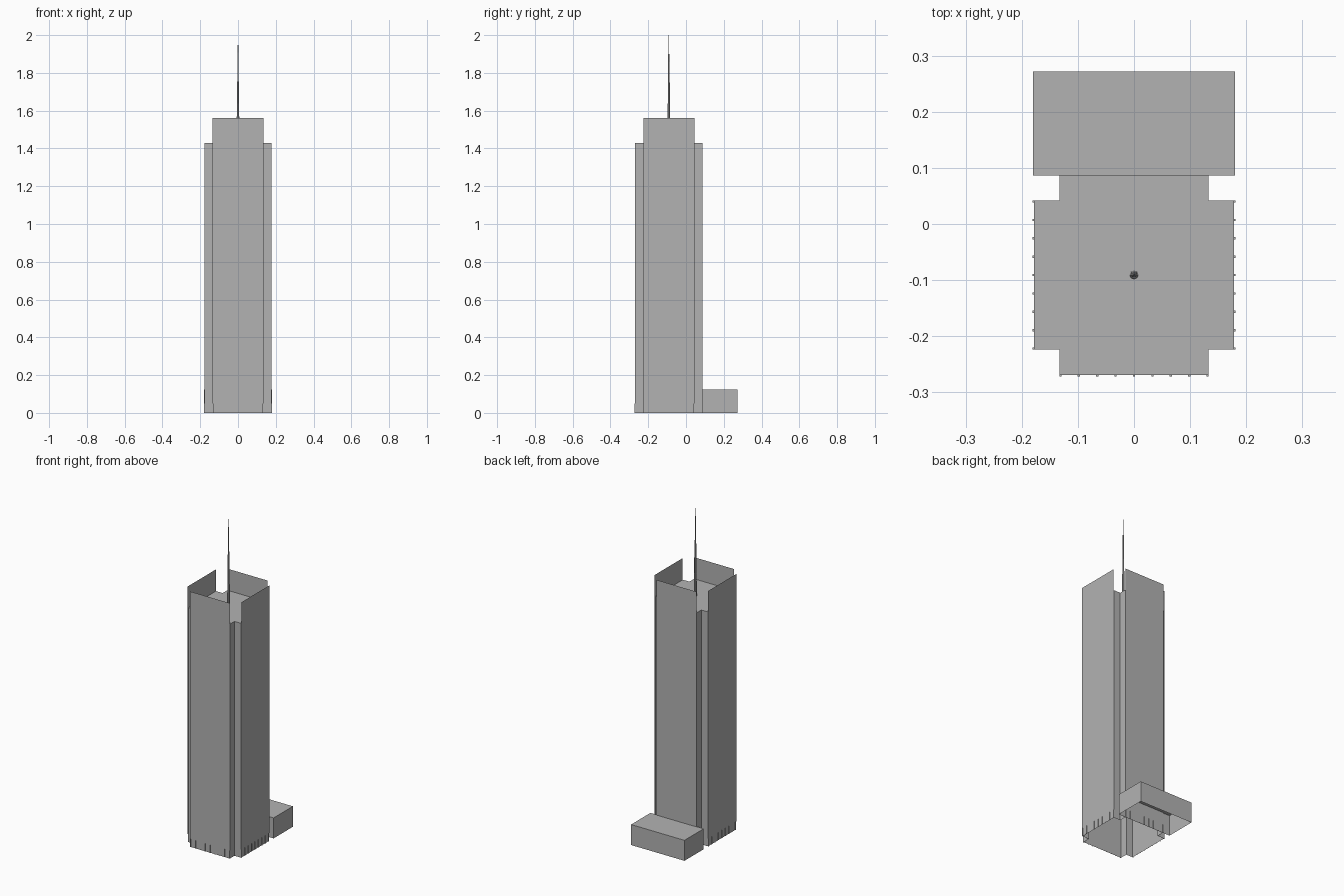
import bpy, bmesh, math
from mathutils import Matrix, Vector

if "Cube" in bpy.data.objects:
    bpy.data.objects.remove(bpy.data.objects["Cube"], do_unlink=True)

GREY = (0.45, 0.45, 0.45, 1)
mat = bpy.data.materials.new("facade grey")
mat.use_nodes = True
mat.diffuse_color = GREY
mat.node_tree.nodes["Principled BSDF"].inputs["Base Color"].default_value = GREY

CY = -0.091               # tower centre in y
HALF, ARM = 0.181, 0.135  # half depth of the plan and half width of each arm
ROOF, SCREEN, LOBBY = 1.43, 1.56, 0.05
BACK = 0.272


def finish(name, bm):
    mesh = bpy.data.meshes.new(name)
    bm.to_mesh(mesh)
    bm.free()
    mesh.materials.append(mat)
    obj = bpy.data.objects.new(name, mesh)
    bpy.context.collection.objects.link(obj)
    return obj


def open_prism(name, outline, height):
    """Walls and a roof over an outline, with no floor."""
    bm = bmesh.new()
    low = [bm.verts.new((x, y, 0)) for x, y in outline]
    high = [bm.verts.new((x, y, height)) for x, y in outline]
    bm.faces.new(high)
    n = len(outline)
    for i in range(n):
        j = (i + 1) % n
        bm.faces.new((low[i], low[j], high[j], high[i]))
    bmesh.ops.recalc_face_normals(bm, faces=bm.faces)
    return finish(name, bm)


# Tower core: square plan with notched corners
h, a = HALF - 0.003, ARM - 0.002
quarter = [Vector((h, -a)), Vector((h, a)), Vector((a, a))]
outline = []
for k in range(4):
    for p in quarter:
        q = Matrix.Rotation(k * math.pi / 2, 2) @ p
        outline.append((q.x, q.y + CY))
open_prism("tower_core", outline, ROOF)

# Facade screens rising above the roof, with slim fins at the lobby
for k, side in enumerate(("front", "left", "back", "right")):
    turn = Matrix.Translation((0, CY, 0)) @ Matrix.Rotation(k * math.pi / 2, 4, "Z")
    bm = bmesh.new()
    corners = ((-ARM, LOBBY), (ARM, LOBBY), (ARM, SCREEN), (-ARM, SCREEN))
    bm.faces.new([bm.verts.new((x, -HALF, z)) for x, z in corners])
    bm.transform(turn)
    finish(side + "_screen", bm)

    bm = bmesh.new()
    count = 9
    for i in range(count):
        x = (ARM - 0.004) * (2 * i / (count - 1) - 1)
        place = (Matrix.Translation((x, -HALF + 0.0015, LOBBY / 2))
                 @ Matrix.Diagonal((0.004, 0.003, LOBBY, 1)))
        bmesh.ops.create_cube(bm, size=1, matrix=place)
    bm.transform(turn)
    finish(side + "_lobby_fins", bm)

# Low annex behind the tower
front = 0.086
open_prism("annex", [(-0.18, front), (0.18, front), (0.18, BACK), (-0.18, BACK)], 0.125)

# Stepped, tapering mast
bm = bmesh.new()
steps = [(0.008, 0.007, ROOF, 1.57), (0.006, 0.005, 1.57, 1.75),
         (0.004, 0.003, 1.75, 1.9), (0.002, 0.0006, 1.9, 2.0)]
for r1, r2, z1, z2 in steps:
    bmesh.ops.create_cone(bm, cap_ends=True, segments=8, radius1=r1, radius2=r2,
                          depth=z2 - z1,
                          matrix=Matrix.Translation((0, CY, (z1 + z2) / 2)))
finish("mast", bm)
